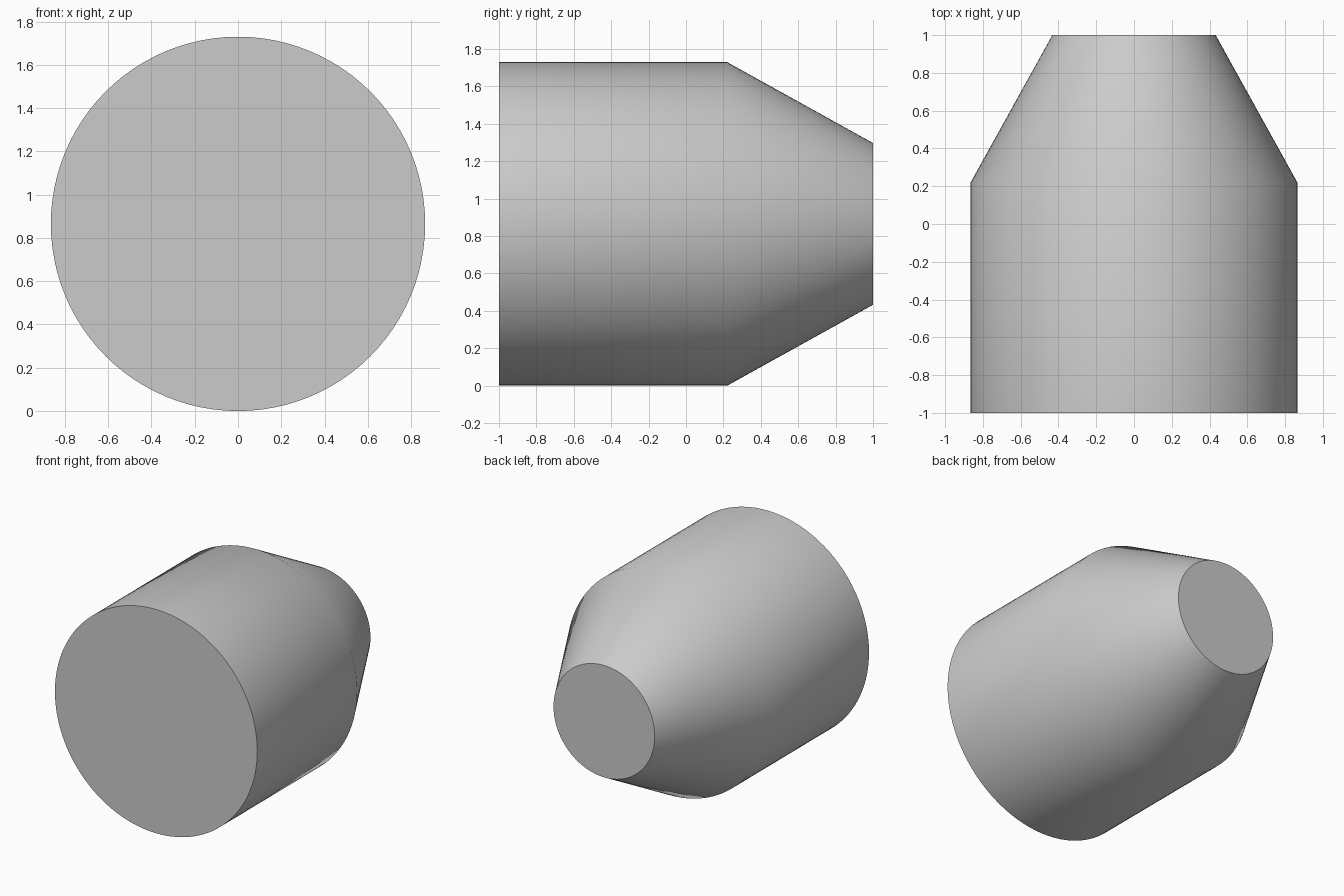
import bpy
import bmesh
import math
from mathutils import Vector

cube = bpy.data.objects.get("Cube")
if cube:
    bpy.data.objects.remove(cube, do_unlink=True)

SIDES = 96
RADIUS = 0.865

# Single grey material
grey = bpy.data.materials.new("grey")
grey.use_nodes = True
colour = (0.6, 0.6, 0.6, 1)
grey.diffuse_color = colour
grey.node_tree.nodes["Principled BSDF"].inputs["Base Color"].default_value = colour

# Straight barrel narrowing to a flat-ended cone, as (y, radius)
profile = [(-1, RADIUS), (0.22, RADIUS), (1, RADIUS / 2)]

bm = bmesh.new()
rings = []
for y, r in profile:
    angles = [math.tau * i / SIDES for i in range(SIDES)]
    rings.append([bm.verts.new(Vector((r * math.cos(a), y, RADIUS + r * math.sin(a))))
                  for a in angles])

# Walls between neighbouring rings
for a, b in zip(rings, rings[1:]):
    for i in range(SIDES):
        j = (i + 1) % SIDES
        bm.faces.new((a[i], a[j], b[j], b[i]))

# Flat end caps
bm.faces.new(rings[0])
bm.faces.new(rings[-1])
bmesh.ops.recalc_face_normals(bm, faces=bm.faces)

mesh = bpy.data.meshes.new("tapered_cylinder")
bm.to_mesh(mesh)
bm.free()
mesh.materials.append(grey)
body = bpy.data.objects.new("tapered_cylinder", mesh)
bpy.context.collection.objects.link(body)

# Smooth walls and shoulder, sharp cap rims
bpy.ops.object.select_all(action='DESELECT')
body.select_set(True)
bpy.context.view_layer.objects.active = body
bpy.ops.object.shade_smooth_by_angle(angle=math.radians(40))
